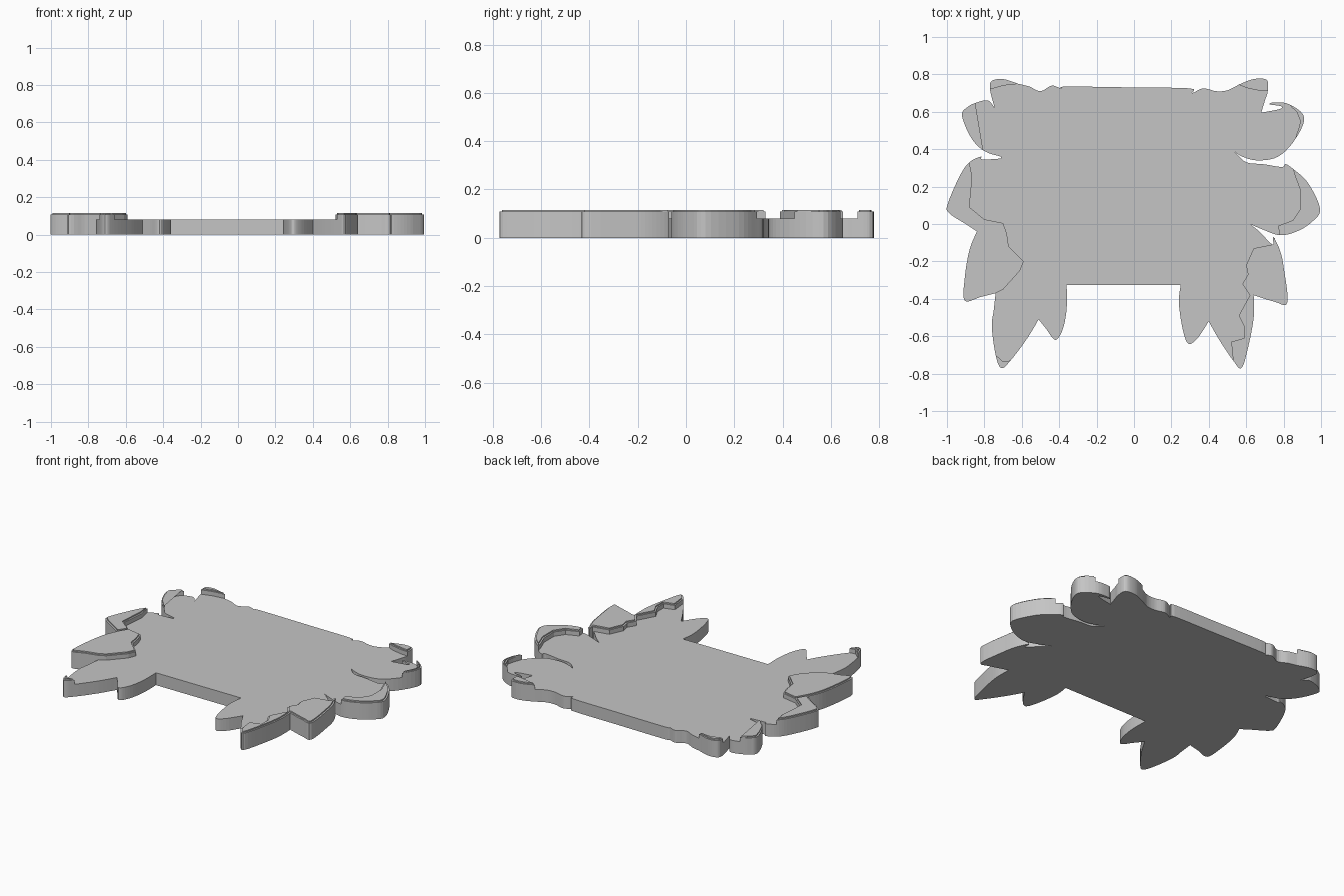
import bpy, bmesh
from mathutils import Vector

if "Cube" in bpy.data.objects:
    bpy.data.objects.remove(bpy.data.objects["Cube"])

BASE, STEP, CAP = 0.08, 0.108, 0.116   # plate top, raised tip top, inset cap top

grey = bpy.data.materials.new("plain_grey")
grey.diffuse_color = (0.56, 0.56, 0.56, 1)
grey.use_nodes = True
grey.node_tree.nodes["Principled BSDF"].inputs["Base Color"].default_value = grey.diffuse_color


def smooth(points, a=0, b=None, steps=5):
    """Catmull-Rom samples through control points a..b."""
    p = [Vector(q) for q in points]
    b = len(p) - 1 if b is None else b
    out = []
    for i in range(a, b):
        p0, p1, p2, p3 = p[max(i - 1, 0)], p[i], p[i + 1], p[min(i + 2, len(p) - 1)]
        for k in range(steps):
            t = k / steps
            out.append(0.5 * (2 * p1 + (p2 - p0) * t + (2 * p0 - 5 * p1 + 4 * p2 - p3) * t * t
                              + (3 * p1 - p0 - 3 * p2 + p3) * t ** 3))
    return out + [p[b]]


def prism(name, outline, z0, z1, cap=None, keep_bottom=True):
    """Extruded outline, optionally with a small inset step on top."""
    pts = []
    for q in outline:
        q = Vector(q)
        if not pts or (q - pts[-1]).length > 0.002:
            pts.append(q)
    if (pts[0] - pts[-1]).length < 0.002:
        pts.pop()
    area = sum(p.x * q.y - q.x * p.y for p, q in zip(pts, pts[1:] + pts[:1]))
    if area < 0:
        pts.reverse()
    bm = bmesh.new()
    low = [bm.verts.new((p.x, p.y, z0)) for p in pts]
    high = [bm.verts.new((p.x, p.y, z1)) for p in pts]
    n = len(pts)
    for i in range(n):
        j = (i + 1) % n
        bm.faces.new((low[i], low[j], high[j], high[i]))
    top = bm.faces.new(high)
    if keep_bottom:
        bm.faces.new(low[::-1])
    if cap:
        bm.normal_update()
        bmesh.ops.inset_region(bm, faces=[top], thickness=0.01, use_even_offset=False)
        ext = bmesh.ops.extrude_discrete_faces(bm, faces=[top])
        for v in ext["faces"][0].verts:
            v.co.z = cap
    mesh = bpy.data.meshes.new(name)
    bm.to_mesh(mesh)
    bm.free()
    mesh.materials.append(grey)
    bpy.context.collection.objects.link(bpy.data.objects.new(name, mesh))


# Leaf lobes, running clockwise from the front left corner
left_small = [(-.36, -.325), (-.36, -.45), (-.38, -.56), (-.42, -.62), (-.47, -.56), (-.51, -.51)]
left_front = [(-.51, -.51), (-.57, -.61), (-.66, -.73), (-.71, -.77), (-.74, -.70), (-.76, -.55),
              (-.75, -.46), (-.74, -.37)]
left_low = [(-.74, -.37), (-.82, -.39), (-.905, -.41), (-.905, -.29), (-.88, -.14), (-.84, -.04)]
left_mid = [(-.84, -.04), (-.90, 0), (-.99, .06), (-.995, .11), (-.93, .26), (-.88, .33),
            (-.82, .36), (-.81, .345), (-.71, .35)]
left_high = [(-.71, .36), (-.80, .39), (-.87, .46), (-.92, .58), (-.89, .625), (-.84, .65),
             (-.78, .66), (-.745, .62)]
left_back = [(-.745, .62), (-.77, .72), (-.76, .765), (-.70, .775), (-.62, .75)]
back_edge = [(-.62, .75), (-.56, .735), (-.50, .71), (-.44, .74), (-.39, .725), (-.36, .735),
             (0, .73), (.30, .725), (.31, .70), (.37, .725), (.44, .71), (.50, .715), (.56, .745)]
right_back = [(.56, .745), (.64, .775), (.71, .77), (.715, .71), (.70, .66), (.68, .595)]
right_high = [(.68, .595), (.78, .615), (.785, .63), (.725, .64), (.75, .65), (.83, .64), (.91, .57),
              (.86, .45), (.77, .36), (.66, .34), (.58, .36), (.54, .385)]
right_mid = [(.54, .385), (.60, .33), (.69, .32), (.79, .305), (.81, .32), (.85, .295), (.93, .22),
             (.995, .08), (.95, .01), (.87, -.04), (.78, -.06), (.69, -.03), (.62, 0)]
right_low = [(.62, 0), (.67, -.04), (.74, -.11), (.745, -.07), (.78, -.14), (.80, -.23), (.82, -.42),
             (.75, -.415), (.64, -.38)]
right_front = [(.64, -.38), (.64, -.50), (.61, -.66), (.575, -.77), (.53, -.73), (.45, -.61), (.40, -.52)]
right_small = [(.40, -.52), (.34, -.61), (.29, -.64), (.26, -.56), (.24, -.42), (.25, -.325)]

# Base plate
outline = []
for lobe in (left_small, left_front, left_low, left_mid, left_high, left_back, back_edge,
             right_back, right_high, right_mid, right_low, right_front, right_small):
    outline += smooth(lobe)
prism("base_plate", outline, 0, BASE)

# Raised leaf tips: the lobe edge between two control points, closed by an inner line
tips = [
    ("left_front_tip", left_front, 2, 4, [(-.70, -.735)]),
    ("left_low_leaf", left_low, 0, 5, [(-.80, .025), (-.70, .005), (-.68, -.05), (-.67, -.12),
                                       (-.59, -.20), (-.61, -.25), (-.70, -.35)]),
    ("left_mid_tip", left_mid, 0, 5, [(-.865, .25), (-.88, .09), (-.80, .025)]),
    ("left_high_tip", left_high, 1, 5, [(-.87, .62), (-.89, .54), (-.86, .47)]),
    ("left_back_tip", left_back, 1, 4, [(-.70, .74)]),
    ("right_back_tip", right_back, 0, 3, [(.66, .715), (.60, .728)]),
    ("right_high_tip", right_high, 5, 7, [(.88, .51), (.89, .55), (.87, .60)]),
    ("right_mid_tip", right_mid, 5, 10, [(.77, -.01), (.85, .02), (.89, .08), (.89, .18), (.86, .26)]),
    ("right_low_leaf", right_low, 2, 8, [(.62, -.38), (.58, -.32), (.61, -.27), (.60, -.22), (.64, -.13)]),
    ("right_front_leaf", right_front, 0, 4, [(.52, -.63), (.59, -.61), (.59, -.55), (.56, -.49), (.62, -.38)]),
]
for name, lobe, a, b, inner in tips:
    prism(name, smooth(lobe, a, b) + inner, BASE, STEP, CAP, keep_bottom=False)
